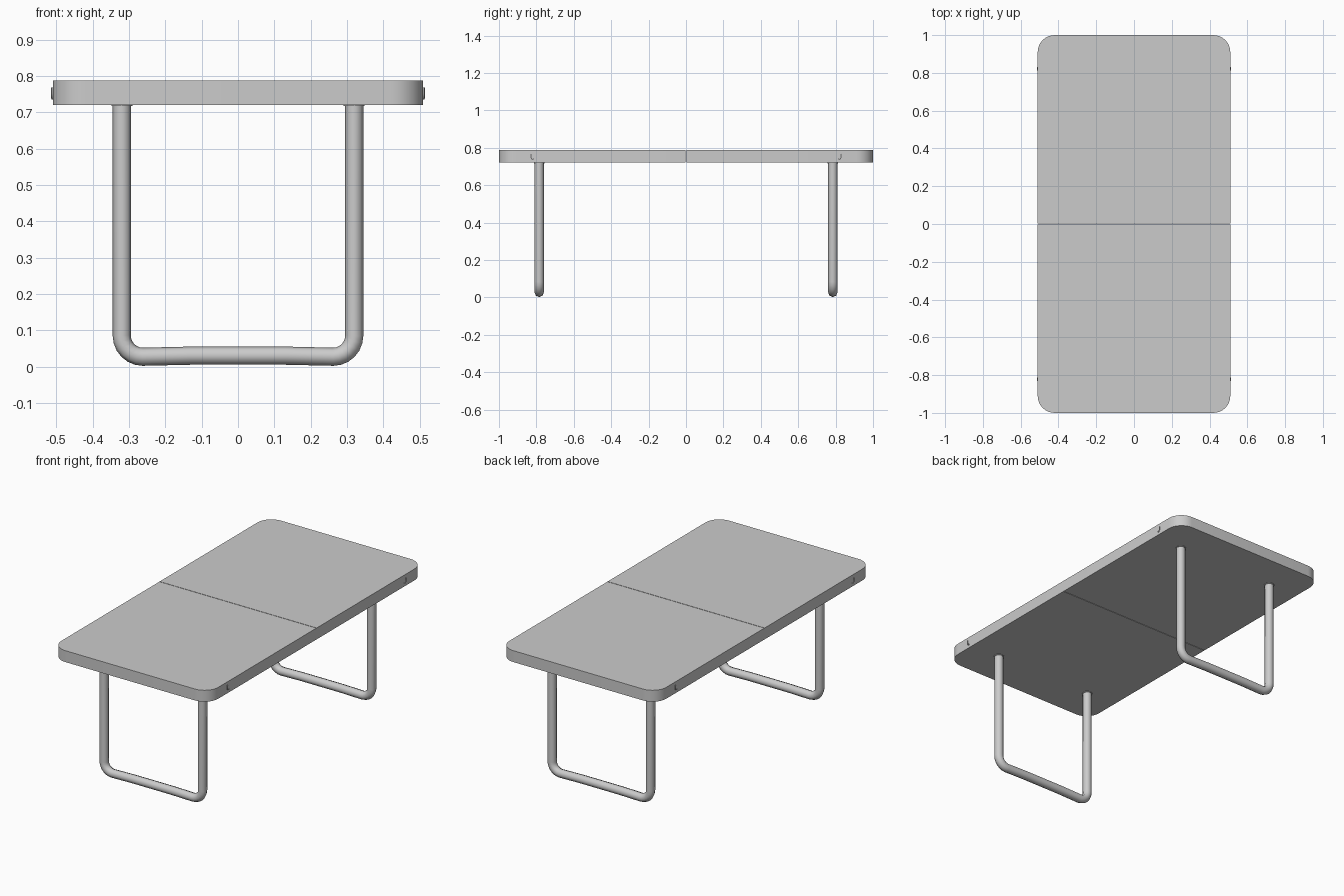
import bpy, bmesh
from math import sin, cos, pi, radians

if "Cube" in bpy.data.objects:
    bpy.data.objects.remove(bpy.data.objects["Cube"])

HALF_W, HALF_L = 0.51, 1.0
Z0, Z1 = 0.72, 0.787
LEG_Y, LEG_X, TUBE_R = 0.785, 0.32, 0.025


def arc(cx, cy, r, a0, a1, n):
    """Points along an arc, angles in degrees."""
    return [(cx + r * cos(radians(a0 + (a1 - a0) * i / n)),
             cy + r * sin(radians(a0 + (a1 - a0) * i / n))) for i in range(n + 1)]


def smooth(obj, angle):
    bpy.ops.object.select_all(action='DESELECT')
    obj.select_set(True)
    bpy.context.view_layer.objects.active = obj
    bpy.ops.object.shade_smooth_by_angle(angle=radians(angle))


def prism(name, outline, z0, z1):
    """Extrude a flat outline between two heights."""
    bm = bmesh.new()
    face = bm.faces.new([bm.verts.new((x, y, z0)) for x, y in outline])
    ext = bmesh.ops.extrude_face_region(bm, geom=[face])
    for v in ext["geom"]:
        if isinstance(v, bmesh.types.BMVert):
            v.co.z = z1
    bmesh.ops.recalc_face_normals(bm, faces=bm.faces)
    me = bpy.data.meshes.new(name)
    bm.to_mesh(me)
    bm.free()
    obj = bpy.data.objects.new(name, me)
    bpy.context.collection.objects.link(obj)
    smooth(obj, 35)
    return obj


def tube(name, points, radius, res):
    """Sweep a round section along a path and turn it into a mesh."""
    cu = bpy.data.curves.new(name, 'CURVE')
    cu.dimensions = '3D'
    cu.bevel_depth, cu.bevel_resolution = radius, res
    cu.use_fill_caps = True
    sp = cu.splines.new('POLY')
    sp.points.add(len(points) - 1)
    for p, co in zip(sp.points, points):
        p.co = (*co, 1)
    obj = bpy.data.objects.new(name, cu)
    bpy.context.collection.objects.link(obj)
    bpy.ops.object.select_all(action='DESELECT')
    obj.select_set(True)
    bpy.context.view_layer.objects.active = obj
    bpy.ops.object.convert(target='MESH')
    obj = bpy.context.view_layer.objects.active
    smooth(obj, 50)
    return obj


# U-shaped leg path in x-z: down, bend, slightly raised rail, bend, up
bend = 0.058
low = TUBE_R + 0.002
right = arc(LEG_X - bend, low + bend, bend, 0, -90, 6)
path = [(LEG_X, Z0 + 0.01)] + right + [(0.13, low + 0.003)]
path += [(-x, z) for x, z in reversed(path)]

for s, end in ((-1, "front"), (1, "back")):
    # Table top half with two rounded outer corners and a fine centre seam
    r = 0.09
    outline = [(HALF_W, 0.0015)]
    outline += arc(HALF_W - r, HALF_L - r, r, 0, 90, 8)
    outline += arc(-HALF_W + r, HALF_L - r, r, 90, 180, 8)
    outline += [(-HALF_W, 0.0015)]
    prism(end + "_table_top", [(x, y * s) for x, y in outline], Z0, Z1)

    # Bent tube leg
    tube(end + "_leg", [(x, LEG_Y * s, z) for x, z in path], TUBE_R, 2)

    for t, side in ((-1, "left"), (1, "right")):
        # Thin collar where the leg meets the top
        ring = [(t * LEG_X + x, s * LEG_Y + y) for x, y in arc(0, 0, 0.029, 0, 330, 11)]
        prism(f"{end}_{side}_collar", ring, Z0 - 0.003, Z0 + 0.002)

        # Small J-shaped hook on the side edge
        hook = [(0.828, 0.768), (0.829, 0.752), (0.826, 0.742), (0.82, 0.738), (0.813, 0.742)]
        tube(f"{end}_{side}_hook", [(t * 0.511, s * y, z) for y, z in hook], 0.0035, 1)
